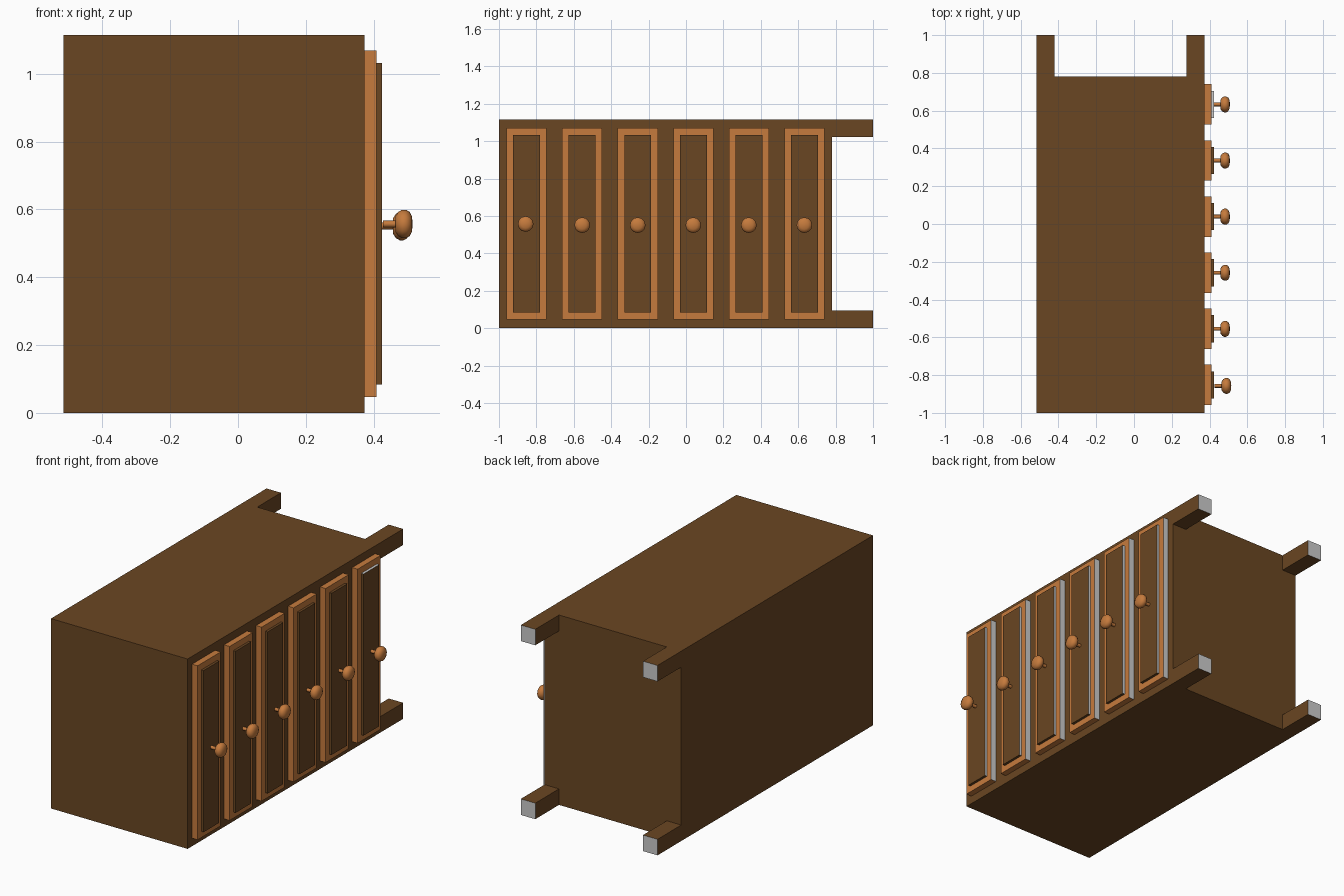
import bpy, bmesh, math
from mathutils import Vector, Matrix

cube = bpy.data.objects.get("Cube")
if cube:
    bpy.data.objects.remove(cube, do_unlink=True)


def material(name, hex_rgb):
    """Flat colour from an sRGB hex string, converted to linear."""
    srgb = [int(hex_rgb[i:i + 2], 16) / 255 for i in (0, 2, 4)]
    colour = [((c + 0.055) / 1.055) ** 2.4 for c in srgb] + [1]
    mat = bpy.data.materials.new(name)
    mat.use_nodes = True
    mat.diffuse_color = colour
    node = next(n for n in mat.node_tree.nodes if n.type == 'BSDF_PRINCIPLED')
    node.inputs["Base Color"].default_value = colour
    return mat


DARK = material("dark wood", "6A4622")
ORANGE = material("orange wood", "C67B3D")
GREY = material("bare grey", "CCCCCC")


def finish(name, bm, mats, smooth=False):
    bmesh.ops.recalc_face_normals(bm, faces=bm.faces)
    mesh = bpy.data.meshes.new(name)
    bm.to_mesh(mesh)
    bm.free()
    for mat in mats:
        mesh.materials.append(mat)
    obj = bpy.data.objects.new(name, mesh)
    bpy.context.collection.objects.link(obj)
    if smooth:
        mesh.shade_smooth()
    return obj


def box_mesh(low, high):
    low, high = Vector(low), Vector(high)
    bm = bmesh.new()
    bmesh.ops.create_cube(bm, size=1)
    for v in bm.verts:
        v.co = (low + high) / 2 + Vector(a * b for a, b in zip(v.co, high - low))
    bm.normal_update()
    return bm


def paint(bm, direction):
    """Give the second material to faces turned in one direction."""
    bm.normal_update()
    for f in bm.faces:
        if f.normal.dot(Vector(direction)) > 0.9:
            f.material_index = 1


# Cabinet body with four square legs extruded from the corners of its back end
LEFT, RIGHT, TOP, LEG = -0.515, 0.373, 1.115, 0.094
FLOOR = 0.78
bm = box_mesh((LEFT, -1, 0), (RIGHT, FLOOR, TOP))
for co, no in (((LEFT + LEG, 0, 0), (1, 0, 0)), ((RIGHT - LEG, 0, 0), (1, 0, 0)),
               ((0, 0, LEG), (0, 0, 1)), ((0, 0, TOP - LEG), (0, 0, 1))):
    end = [f for f in bm.faces if f.normal.y > 0.9]
    edges = {e for f in end for e in f.edges}
    verts = {v for f in end for v in f.verts}
    bmesh.ops.bisect_plane(bm, geom=[*end, *edges, *verts], plane_co=co, plane_no=no)
    bm.normal_update()
corners = [f for f in bm.faces if f.normal.y > 0.9 and f.calc_area() < LEG * LEG * 1.1]
extruded = bmesh.ops.extrude_discrete_faces(bm, faces=corners)["faces"]
for f in extruded:
    f.material_index = 1
    bmesh.ops.translate(bm, vec=(0, 1 - FLOOR, 0), verts=f.verts)
finish("cabinet_body", bm, [DARK, GREY])


def knob(name, y, x, z):
    """Rounded, flattened knob on a thin stem, turned around the x axis."""
    profile = [(0.42, 0), (0.42, 0.01), (0.457, 0.01), (0.457, 0.023), (0.466, 0.036),
               (0.477, 0.042), (0.488, 0.042), (0.499, 0.036), (0.506, 0.022), (0.508, 0)]
    bm = bmesh.new()
    points = [bm.verts.new((px, r, 0)) for px, r in profile]
    edges = [bm.edges.new(pair) for pair in zip(points, points[1:])]
    bmesh.ops.spin(bm, geom=points + edges, cent=(0, 0, 0), axis=(1, 0, 0),
                   angle=math.tau, steps=12)
    bmesh.ops.remove_doubles(bm, verts=bm.verts, dist=0.0005)
    bmesh.ops.transform(bm, matrix=Matrix.Translation((x, y, z)), verts=bm.verts)
    obj = finish(name, bm, [ORANGE], smooth=True)
    obj.data.set_sharp_from_angle(angle=math.radians(50))


# Six drawers in a row: outer slab, raised panel and knob
COUNT = 6
for i in range(COUNT):
    y = -0.852 + 0.297 * i
    slab = box_mesh((RIGHT, y - 0.107, 0.047), (0.409, y + 0.107, 1.069))
    paint(slab, (0, 1, 0))
    finish(f"drawer_frame_{i + 1}", slab, [ORANGE, GREY])

    panel = box_mesh((0.409, y - 0.072, 0.083), (0.424, y + 0.072, 1.032))
    paint(panel, (0, 1, 0))
    if i == COUNT - 1:
        paint(panel, (0, 0, 1))
    finish(f"drawer_panel_{i + 1}", panel, [DARK, GREY])

    first = i == 0
    knob(f"drawer_knob_{i + 1}", y - 0.005 * first, 0.007 * first, 0.557 if first else 0.551)
